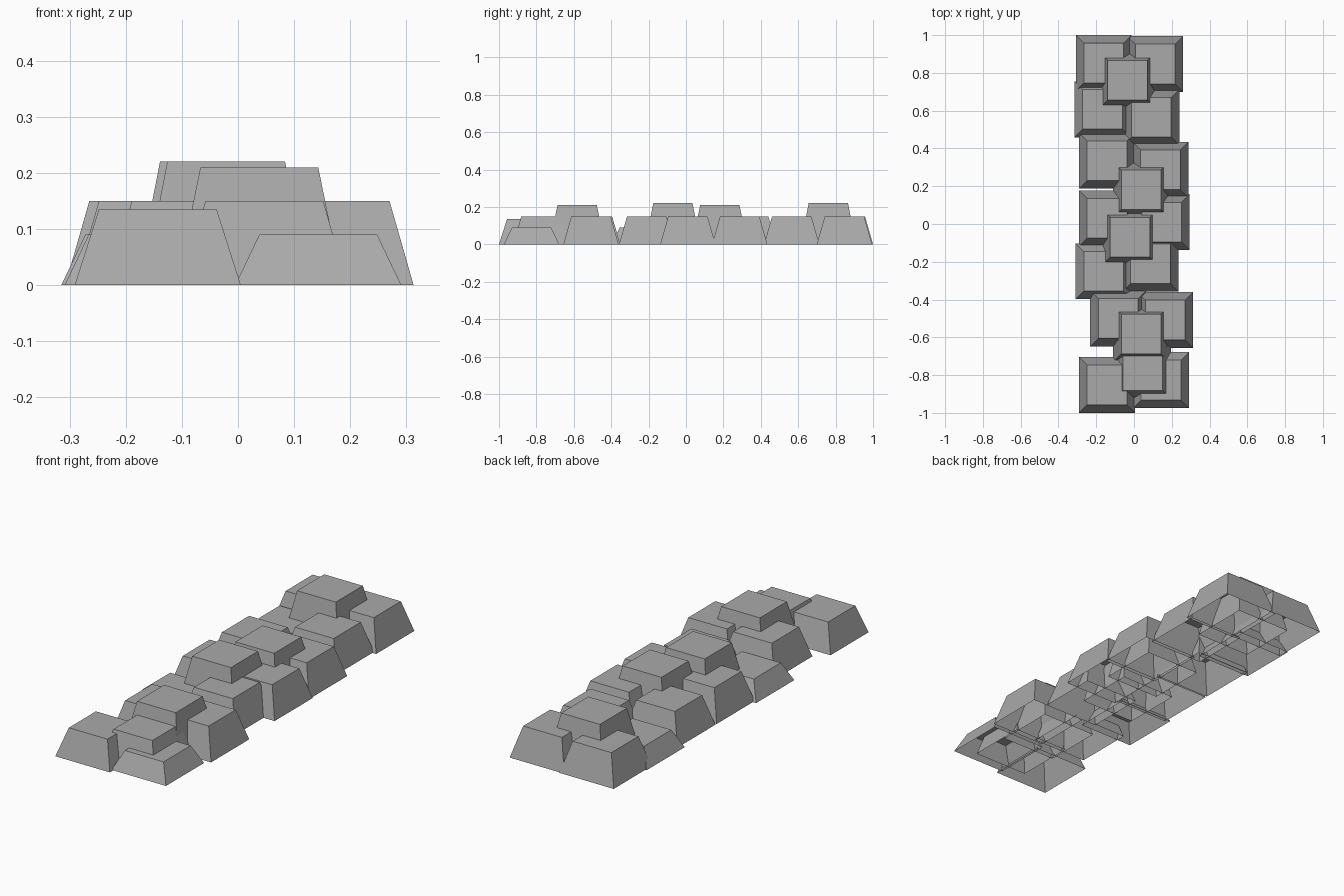
import bpy
import bmesh

cube = bpy.data.objects.get("Cube")
if cube:
    bpy.data.objects.remove(cube, do_unlink=True)

# Plain stone grey
stone = bpy.data.materials.new("stone_grey")
stone.use_nodes = True
GREY = (0.4, 0.4, 0.4, 1.0)
stone.diffuse_color = GREY
stone.node_tree.nodes["Principled BSDF"].inputs["Base Color"].default_value = GREY

BASE_HALF = 0.148
TOP_HALF = 0.105


def add_stone(name, x, y, height):
    """Tapered square stone, open underneath, standing on the ground."""
    bm = bmesh.new()
    bmesh.ops.create_cube(bm, size=2)
    for v in bm.verts:
        top = v.co.z > 0
        half = TOP_HALF if top else BASE_HALF
        v.co = (v.co.x * half, v.co.y * half, height if top else 0)
    bm.normal_update()
    under = [f for f in bm.faces if f.normal.z < -0.9]
    bmesh.ops.delete(bm, geom=under, context='FACES_ONLY')
    mesh = bpy.data.meshes.new(name)
    bm.to_mesh(mesh)
    bm.free()
    mesh.materials.append(stone)
    obj = bpy.data.objects.new(name, mesh)
    obj.location = (x, y, 0)
    bpy.context.collection.objects.link(obj)


# Each row runs from back to front: x, y, height
rows = {
    "right_stone": [
        (-0.16, 0.852, 0.15), (-0.167, 0.607, 0.09), (-0.143, 0.335, 0.15),
        (-0.143, 0.03, 0.15), (-0.161, -0.25, 0.09), (-0.084, -0.5, 0.15),
        (-0.143, -0.852, 0.135)],
    "left_stone": [
        (0.112, 0.847, 0.15), (0.092, 0.565, 0.15), (0.14, 0.287, 0.15),
        (0.147, 0.01, 0.15), (0.087, -0.21, 0.15), (0.165, -0.508, 0.15),
        (0.143, -0.826, 0.09)],
    "middle_stone": [
        (-0.034, 0.761, 0.22), (0.038, 0.181, 0.21), (-0.021, -0.07, 0.22),
        (0.038, -0.582, 0.21), (0.047, -0.776, 0.15)],
}

for row, stones in rows.items():
    for i, (x, y, height) in enumerate(stones, 1):
        add_stone(f"{row}_{i}", x, y, height)
